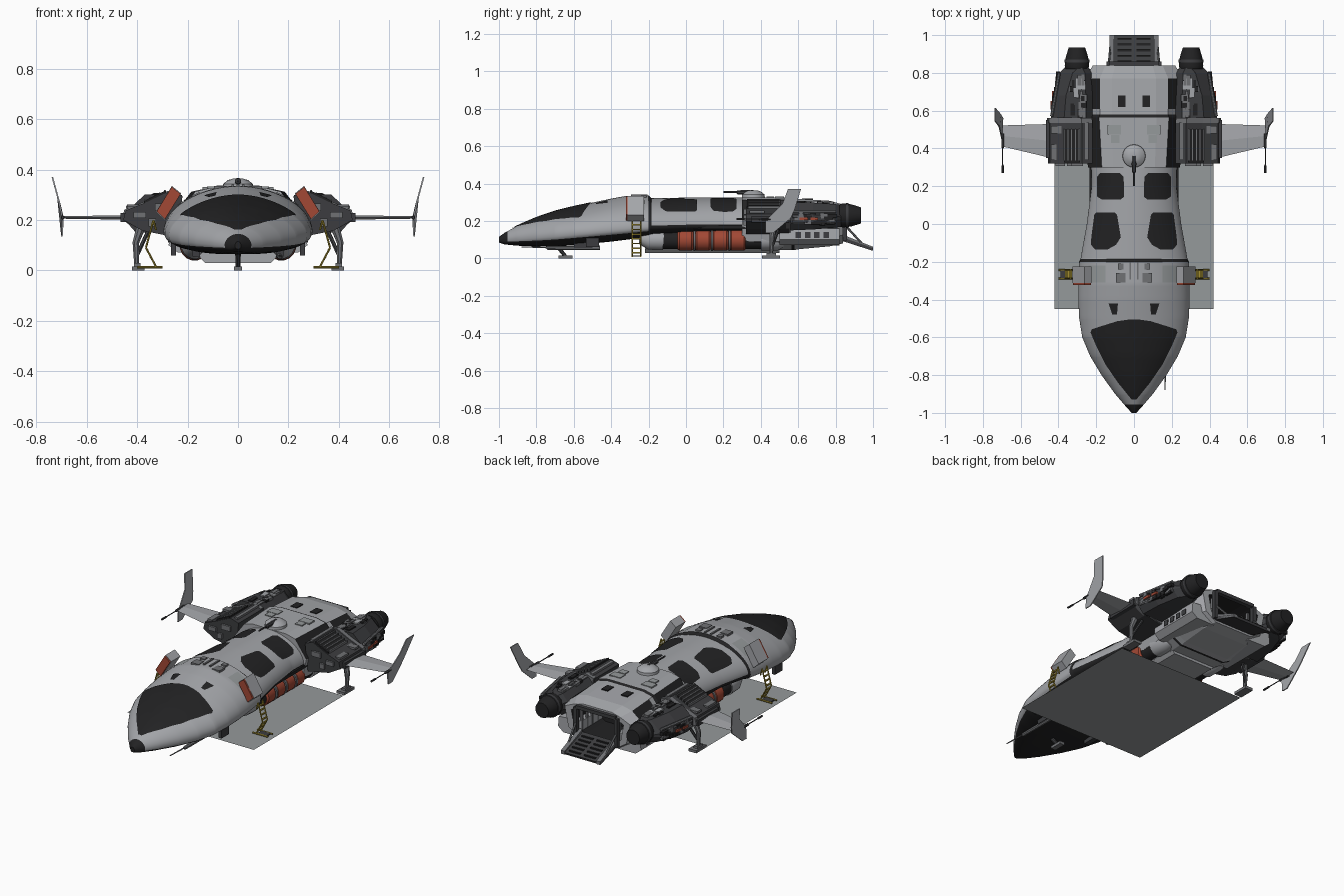
import bpy, math, random
from mathutils import Vector

if "Cube" in bpy.data.objects:
    bpy.data.objects.remove(bpy.data.objects["Cube"])

random.seed(4)


def material(name, c):
    m = bpy.data.materials.new(name)
    m.diffuse_color = (*c, 1)
    m.use_nodes = True
    m.node_tree.nodes["Principled BSDF"].inputs["Base Color"].default_value = m.diffuse_color
    return m


HULL = material("hull_grey", (0.37, 0.38, 0.40))
MID = material("mid_grey", (0.16, 0.165, 0.175))
DARK = material("dark_grey", (0.045, 0.046, 0.05))
BLACK = material("black_glass", (0.016, 0.016, 0.017))
RED = material("rust_red", (0.36, 0.065, 0.035))
YELLOW = material("ladder_yellow", (0.36, 0.27, 0.03))
PAD = material("pad_grey", (0.30, 0.32, 0.325))


def build(name, verts, faces, mats, ids=None, mirror=False, smooth=False):
    me = bpy.data.meshes.new(name)
    me.from_pydata([tuple(v) for v in verts], [], faces)
    for m in mats:
        me.materials.append(m)
    if ids:
        me.polygons.foreach_set("material_index", ids)
    ob = bpy.data.objects.new(name, me)
    bpy.context.collection.objects.link(ob)
    bpy.ops.object.select_all(action='DESELECT')
    ob.select_set(True)
    bpy.context.view_layer.objects.active = ob
    bpy.ops.object.mode_set(mode='EDIT')
    bpy.ops.mesh.select_all(action='SELECT')
    bpy.ops.mesh.normals_make_consistent(inside=False)
    bpy.ops.object.mode_set(mode='OBJECT')
    if smooth:
        bpy.ops.object.shade_smooth_by_angle(angle=math.radians(35))
    if mirror:
        ob.modifiers.new("mirror", 'MIRROR').use_mirror_merge = False
    return ob


def loft(name, rings, mats, rule=None, caps=(True, True), **kw):
    """Skin closed rings; rule(ring, side) gives the material slot."""
    n = len(rings[0])
    verts = [v for r in rings for v in r]
    faces, ids = [], []
    for i in range(len(rings) - 1):
        for j in range(n):
            k = (j + 1) % n
            faces.append((i*n + j, i*n + k, i*n + n + k, i*n + n + j))
            ids.append(rule(i, j) if rule else 0)
    for on, i in zip(caps, (0, len(rings) - 1)):
        if on:
            faces.append(tuple(range(i*n, i*n + n)))
            ids.append(rule(i, -1) if rule else 0)
    return build(name, verts, faces, mats, ids, **kw)


def boxes(name, items, mat, mirror=False):
    """Several boxes (centre, size) in one object."""
    v, f = [], []
    for (x, y, z), (a, b, c) in items:
        o = len(v)
        v += [(x + a*i/2, y + b*j/2, z + c*k/2) for i in (-1, 1) for j in (-1, 1) for k in (-1, 1)]
        f += [tuple(o + q for q in s) for s in ((0, 1, 3, 2), (4, 6, 7, 5), (0, 4, 5, 1),
                                               (2, 3, 7, 6), (0, 2, 6, 4), (1, 5, 7, 3))]
    return build(name, v, f, [mat], mirror=mirror)


def tube(name, path, mat, n=10, mirror=True):
    """Round tube through (point, radius) pairs, along a straight line."""
    p0, p1 = Vector(path[0][0]), Vector(path[-1][0])
    d = (p1 - p0).normalized()
    a = d.orthogonal().normalized()
    b = d.cross(a)
    rings = [[Vector(p) + r*(a*math.cos(t) + b*math.sin(t))
              for t in (2*math.pi*(j + .5)/n for j in range(n))] for p, r in path]
    return loft(name, rings, [mat], mirror=mirror, smooth=n > 8)


def prism_y(name, pts, y0, y1, mat, mirror=True):
    return loft(name, [[(x, y, z) for x, z in pts] for y in (y0, y1)], [mat], mirror=mirror)


# Hull stations: y, half width, widest height, top, bottom
ST = [(-1, .012, .10, .115, .085), (-.97, .04, .10, .137, .075), (-.9, .10, .11, .175, .068),
      (-.8, .172, .12, .218, .064), (-.7, .232, .13, .252, .064), (-.6, .274, .14, .277, .07),
      (-.5, .29, .147, .298, .08), (-.4, .295, .155, .32, .09), (-.32, .295, .16, .334, .10),
      (-.2, .29, .17, .336, .115), (-.185, .283, .175, .322, .12), (0, .25, .18, .325, .13),
      (.2, .224, .18, .325, .13), (.42, .23, .18, .325, .13)]
P, PLOW = 1.85, 2.7


def station(y):
    for a, b in zip(ST, ST[1:]):
        if y <= b[0]:
            t = (y - a[0])/(b[0] - a[0])
            return [p + (q - p)*t for p, q in zip(a, b)][1:]
    return ST[-1][1:]


def roof(x, y):
    w, zm, zt, _ = station(y)
    return zm + (zt - zm)*max(0, 1 - min(1, abs(x)/w)**P)**(1/P)


ys = sorted({s[0] for s in ST} | {-.98 + .025*i for i in range(56)})
N = 56
rings = []
for y in ys:
    w, zm, zt, zb = station(y)
    ring = []
    for j in range(N):
        t = 2*math.pi*j/N
        c, s = math.cos(t), math.sin(t)
        p = P if s > 0 else PLOW
        z = math.copysign(abs(s)**(2/p), s)
        ring.append((w*math.copysign(abs(c)**(2/p), c), y, zm + z*(zt - zm if s > 0 else zm - zb)))
    rings.append(ring)


def hull_rule(i, j):
    low = math.sin(2*math.pi*(j + .5)/N) < (-.3 if ys[i] < -.2 else 0.0)
    return 1 if low or ys[i] < -.965 or -.201 < ys[i] < -.186 else 0


loft("main_hull", rings, [HULL, BLACK], hull_rule, smooth=True)


# Plates laid on the curved hull from rows of (y, x_left, x_right)
def patch(name, rows, mat, mirror=True, lift=.004, nx=12):
    v = []
    for y, a, b in rows:
        for i in range(nx + 1):
            x = a + (b - a)*i/nx
            v.append((x, y, roof(x, y) + lift))
    m = nx + 1
    f = [(r*m + i, r*m + i + 1, r*m + m + i + 1, r*m + m + i)
         for r in range(len(rows) - 1) for i in range(nx)]
    return build(name, v, f, [mat], mirror=mirror, smooth=True)


def fill(rows, k=6):
    out = [rows[0]]
    for a, b in zip(rows, rows[1:]):
        out += [tuple(p + (q - p)*i/k for p, q in zip(a, b)) for i in range(1, k + 1)]
    return out


canopy = [(-.93, .012), (-.84, .085), (-.745, .15), (-.65, .198), (-.575, .23), (-.558, .224),
          (-.54, .17), (-.515, .09), (-.505, .02)]
patch("canopy_glass", fill([(y, -x, x) for y, x in canopy], 4), BLACK, False, nx=32)
patch("front_side_window", fill([(-.135, .14, .205), (-.11, .095, .228), (-.07, .07, .226),
                                 (.05, .09, .21), (.06, .10, .20)]), BLACK)
patch("rear_side_window", fill([(.13, .07, .17), (.145, .052, .195), (.25, .055, .195),
                                (.27, .075, .18)]), BLACK)
patch("nose_port", fill([(-.48, .09, .115), (-.42, .085, .135)]), BLACK)
patch("roof_panel", fill([(-.31, .15, .24), (-.22, .15, .24)]), PAD)
boxes("roof_vents", [((.07, -.285, .325), (.05, .05, .02)), ((.07, -.225, .328), (.03, .03, .018)),
                     ((.02, -.25, .337), (.01, .09, .008))], MID, True)

# Rear body with open cargo bay
SEC = [(.12, 0, 1), (.185, -.015, 1), (.265, .21, 0), (.235, .09, 0), (.15, .045, 0)]
rr = []
for y, t, k, lift in ((.3, .327, .92, 0), (.565, .327, 1, 0), (.58, .32, .98, .0), (.61, .318, .98, .005),
                      (.77, .308, .98, .02), (.84, .288, .82, .035)):
    half = [(x*k, y, z + (t if top else lift)) for x, z, top in SEC]
    rr.append(half + [(-x, a, z) for x, a, z in reversed(half)])
inner = [(x*.8, .84, .18 + (z - .18)*.82) for x, _, z in rr[-1]]
rr += [inner, [(x, .62, z) for x, _, z in inner]]


def rear_rule(i, j):
    if i >= 6 or (i == 1 and j != -1):
        return 1
    return 1 if i in (0, 3) and j in (1, 7) else 0


loft("rear_body", rr, [HULL, BLACK], rear_rule)
boxes("bay_ribs", [((.125, .66 + .05*i, .17), (.012, .015, .14)) for i in range(4)], MID, True)
boxes("bay_frame", [((.135, .848, .18), (.022, .025, .17)), ((.06, .848, .268), (.14, .025, .02))], DARK, True)
boxes("roof_hatches", [((.065, .65, .318), (.042, .06, .006))], BLACK, True)
boxes("roof_plates", [((.105, .5, .327), (.07, .05, .008)), ((.1, .45, .328), (.045, .04, .008))], PAD, True)

# Loading ramp
loft("loading_ramp", [[(x, .83, .115), (x, 1, .055), (x, .995, .042), (x, .83, .095)] for x in (-.13, .13)], [DARK])
loft("ramp_rail", [[(x, .83, .13), (x, 1, .062), (x, 1, .042), (x, .83, .10)] for x in (.105, .13)], [MID], mirror=True)
boxes("ramp_treads", [((.05, .86 + .03*i, .107 - .0106*i), (.075, .012, .008)) for i in range(5)], BLACK, True)
tube("ramp_strut", [((.135, .83, .2), .006), ((.125, .94, .08), .006)], MID, 6)

# Roof turret
tube("turret_base", [((0, .36, .32), .062), ((0, .36, .342), .06), ((0, .36, .358), .04), ((0, .36, .364), .02)],
     HULL, 20, False)
tube("turret_gun", [((0, .2, .355), .005), ((0, .27, .355), .005), ((0, .275, .353), .012), ((0, .36, .353), .014)],
     DARK, 8, False)

# Belly and side tanks
prism_y("belly", [(0, .18), (.15, .18), (.15, .05), (.13, .03), (0, .03)], -.22, .5, HULL)
prism_y("rear_belly_pod", [(.12, .17), (.27, .16), (.275, .1), (.24, .072), (.12, .07)], .5, .82, HULL)
boxes("pod_vents", [((.272, .6 + .05*i, .125), (.012, .03, .03)) for i in range(4)], DARK, True)
TX, TZ = .172, .098
tube("tank_core", [((TX, -.13, TZ), .048), ((TX, .42, TZ), .048)], BLACK, 16)
tube("tank_nose", [((TX, -.25, TZ + .01), .03), ((TX, -.2, TZ), .052), ((TX, -.12, TZ), .055)], HULL, 16)
for i in range(4):
    y = -.045 + i*.093
    tube("red_tank", [((TX, y, TZ), .05), ((TX, y + .01, TZ), .058), ((TX, y + .075, TZ), .058),
                      ((TX, y + .085, TZ), .05)], RED, 16)
for i in range(3):
    y = .04 + i*.093
    tube("tank_band", [((TX, y, TZ), .0595), ((TX, y + .012, TZ), .0595)], MID, 16)
tube("tank_tail", [((TX, .4, TZ), .056), ((TX, .49, TZ), .056), ((TX, .52, TZ), .04)], HULL, 16)
boxes("side_rail", [((.22, .1, .166), (.03, .55, .018))], BLACK, True)

# Engine shoulder blocks
BLK = [(.22, .295), (.275, .312), (.36, .272), (.445, .238), (.455, .2), (.38, .158), (.24, .13)]
prism_y("shoulder_block", BLK, .32, .55, DARK)
prism_y("shoulder_band", [(x*1.012, z*1.012) for x, z in BLK], .535, .56, MID)
loft("shoulder_slats", [[(x, .325, z), (x, .5, z), (x, .5, z - .02), (x, .325, z - .02)]
                        for x, z in ((.285, .318), (.37, .277))], [BLACK], mirror=True)
boxes("shoulder_ribs", [((.29 + .02*i, .42, .308 - .0094*i), (.006, .17, .02)) for i in range(5)], MID, True)
boxes("shoulder_plates", [((.425, .38, .25), (.03, .08, .012)), ((.41, .5, .256), (.06, .04, .012)),
                          ((.25, .44, .309), (.02, .2, .012))], MID, True)
boxes("shoulder_front_fittings", [((.3, .318, .25), (.06, .02, .03)), ((.39, .318, .22), (.05, .02, .025)),
                                  ((.34, .318, .19), (.03, .02, .03))], MID, True)

# Engine nacelles
nac = []
for y, x0, x1, z0, z1 in ((.56, .22, .44, .15, .30), (.68, .22, .43, .155, .298), (.80, .225, .395, .165, .29),
                          (.83, .24, .365, .17, .285)):
    c, e = .035, .04
    nac.append([(x0 + c, y, z1), (x1 - c*2, y, z1), (x1, y, z1 - e*1.6), (x1, y, z0 + e),
                (x1 - c, y, z0), (x0 + c, y, z0), (x0, y, z0 + e), (x0, y, z1 - e)])
loft("nacelle", nac, [DARK], mirror=True)
tube("exhaust", [((.302, .82, .23), .06), ((.302, .84, .23), .066), ((.302, .885, .23), .06),
                 ((.302, .935, .23), .044)], BLACK, 16)
tube("exhaust_ring", [((.302, .855, .23), .068), ((.302, .87, .23), .067)], DARK, 16)
for z in (.195, .225, .25):
    tube("nacelle_pipe", [((.436, .57, z), .009), ((.396, .80, z), .009)], MID, 8)
for nm, mat, cnt in (("grey_fittings", MID, 20), ("black_fittings", BLACK, 24), ("pale_fittings", HULL, 6)):
    items = []
    for _ in range(cnt):
        y = random.uniform(.58, .78)
        s = (random.uniform(.012, .03), random.uniform(.02, .06), random.uniform(.012, .025))
        if random.random() < .6:
            items.append(((random.uniform(.255, .335), y, .298 - (y - .56)*.03), s))
        else:
            items.append(((.437 - (y - .56)*.16, y, random.uniform(.19, .24)), (s[2], s[1], s[0])))
    boxes(nm, items, mat, True)
boxes("red_fittings", [((.432, .63, .212), (.022, .045, .014)), ((.424, .685, .212), (.022, .04, .014))], RED, True)

# Wings, tip fins and guns
loft("wing", [[(x, a, .21), (x, (a + b)/2, .21 + h), (x, b, .21), (x, (a + b)/2, .21 - h)]
              for x, a, b, h in ((.42, .345, .53, .009), (.695, .41, .522, .005))], [HULL], mirror=True)
boxes("wing_root", [((.445, .45, .21), (.04, .2, .036))], DARK, True)
FIN = [(.425, .135, .698), (.465, .135, .698), (.56, .215, .695), (.58, .26, .706), (.615, .37, .736),
       (.545, .37, .736), (.515, .29, .714), (.425, .2, .694)]
loft("tip_fin", [[(x + d, y, z) for y, z, x in FIN] for d in (-.003, .003)], [HULL], mirror=True)
tube("wing_gun", [((.695, .27, .21), .006), ((.695, .31, .21), .006), ((.695, .315, .21), .003),
                  ((.695, .4, .21), .003), ((.695, .405, .21), .008), ((.695, .48, .21), .008)], DARK, 8)

# Landing gear
tube("rear_leg", [((.375, .47, .2), .022), ((.405, .46, .11), .014), ((.402, .455, .015), .01)], MID, 8)
tube("rear_leg_brace", [((.35, .5, .17), .008), ((.4, .46, .06), .008)], DARK, 6)
boxes("rear_foot", [((.395, .455, .008), (.05, .095, .016)), ((.4, .455, .022), (.025, .05, .014))], MID, True)
tube("front_leg", [((0, -.7, .08), .012), ((0, -.645, .012), .01)], DARK, 8, False)
boxes("front_foot", [((0, -.645, .008), (.03, .075, .016))], MID)

# Chin guns
tube("chin_gun", [((.165, -.88, .062), .003), ((.165, -.75, .058), .004), ((.165, -.74, .056), .011),
                  ((.165, -.46, .056), .013)], MID, 8, False)
boxes("belly_mounts", [((.165, -.55, .07), (.03, .1, .03)), ((.255, -.5, .085), (.02, .07, .05))], DARK, True)

# Open side hatches
def hatch(name, d, y0, y1, mat):
    pts = [(.225, .305), (.262, .335), (.325, .232), (.29, .2)]
    cx, cz = .275, .268
    loft(name, [[(cx + (x - cx)*d, y, cz + (z - cz)*d) for x, z in pts] for y in (y0, y1)], [mat], mirror=True)


hatch("hatch_liner", .95, -.322, -.25, RED)
hatch("hatch_door", 1, -.312, -.225, HULL)

# Boarding ladders
for y in (-.288, -.243):
    for a, b in (((.335, .2), (.365, .09)), ((.365, .09), (.325, .015)), ((.335, .2), (.325, .16))):
        tube("ladder_rail", [((a[0], y, a[1]), .004), ((b[0], y, b[1]), .004)], YELLOW, 6)
    tube("ladder_foot", [((.3, y, .012), .005), ((.4, y, .012), .005)], YELLOW, 6)
boxes("ladder_rungs", [((.335 + .03*min(1, (.2 - z)/.11) if z > .09 else .325 + .04*(z - .015)/.075, -.265, z),
                        (.008, .045, .007)) for z in (.03, .055, .08, .105, .13, .155, .18)], YELLOW, True)
boxes("ladder_step", [((.36, -.265, .012), (.06, .05, .006))], DARK, True)

# Flat landing pad sheet under the hull
build("landing_pad", [(-.42, -.45, .001), (.42, -.45, .001), (.42, .4, .001), (-.42, .4, .001)],
      [(0, 1, 2, 3)], [PAD])
